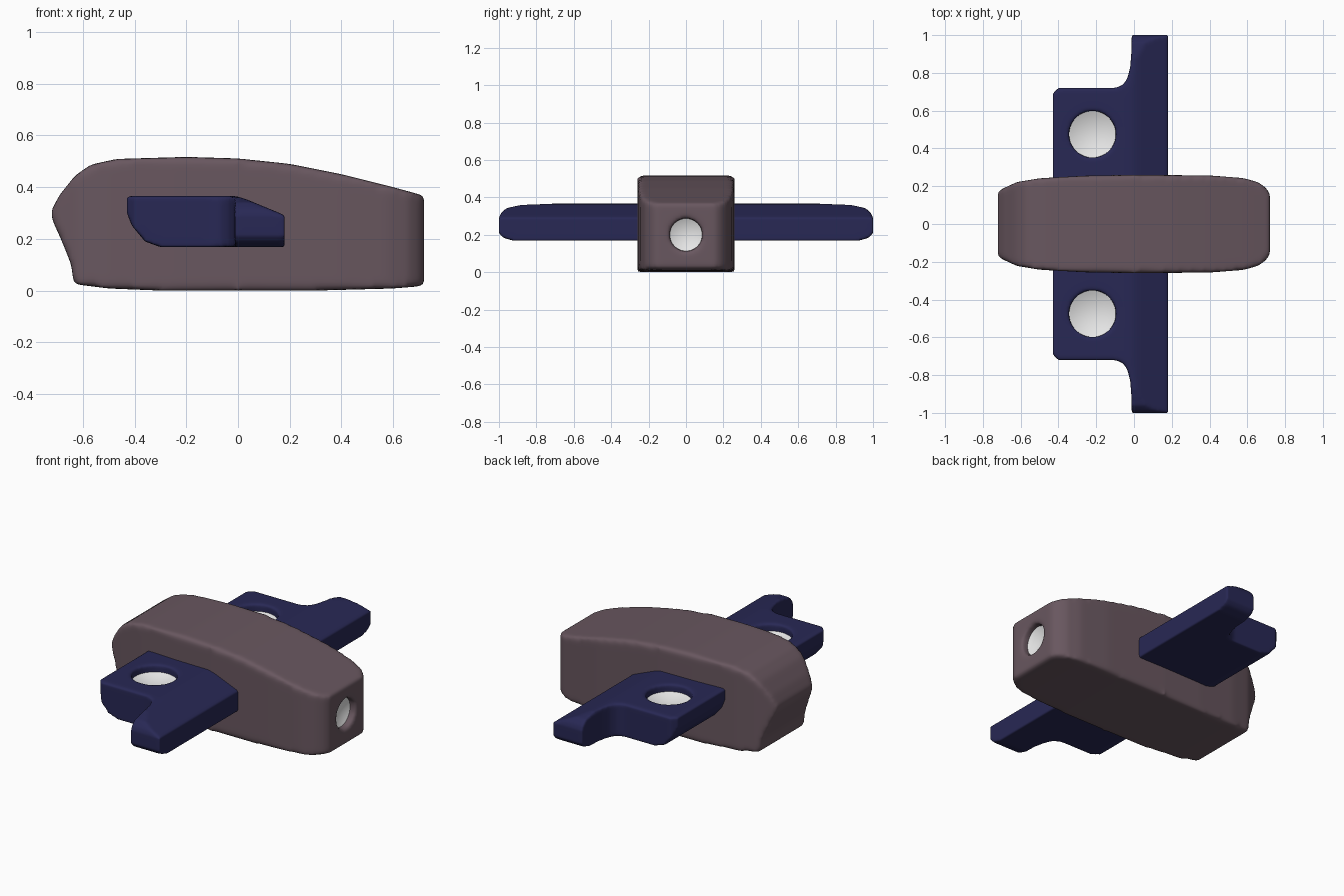
import bpy, bmesh
from math import pi
from mathutils import Matrix, Vector

cube = bpy.data.objects.get("Cube")
if cube:
    bpy.data.objects.remove(cube, do_unlink=True)


def material(name, rgb):
    m = bpy.data.materials.new(name)
    m.use_nodes = True
    m.diffuse_color = (*rgb, 1)
    m.node_tree.nodes["Principled BSDF"].inputs["Base Color"].default_value = (*rgb, 1)
    return m


mauve = material("dusty mauve", (0.14, 0.095, 0.115))
navy = material("navy blue", (0.021, 0.021, 0.09))
white = material("white", (0.8, 0.8, 0.8))


def finish(bm, name, mat=None):
    mesh = bpy.data.meshes.new(name)
    bm.to_mesh(mesh)
    bm.free()
    ob = bpy.data.objects.new(name, mesh)
    bpy.context.collection.objects.link(ob)
    if mat:
        mesh.materials.append(mat)
    return ob


def prism(name, points, axis, lo, hi, mat=None):
    """Extrude a 2D outline along one axis."""
    place = {"x": lambda a, b: (lo, a, b),
             "y": lambda a, b: (a, lo, b),
             "z": lambda a, b: (a, b, lo)}[axis]
    bm = bmesh.new()
    face = bm.faces.new([bm.verts.new(place(a, b)) for a, b in points])
    ext = bmesh.ops.extrude_face_region(bm, geom=[face])
    step = Vector([hi - lo if c == axis else 0 for c in "xyz"])
    bmesh.ops.translate(bm, vec=step, verts=[v for v in ext["geom"] if isinstance(v, bmesh.types.BMVert)])
    bmesh.ops.recalc_face_normals(bm, faces=bm.faces)
    return finish(bm, name, mat)


def plug(name, radius, depth, matrix):
    """Cylinder cutter centred on the surface."""
    bm = bmesh.new()
    bmesh.ops.create_cone(bm, cap_ends=True, segments=48, radius1=radius,
                          radius2=radius, depth=depth * 2, matrix=matrix)
    return finish(bm, name)


def dish(name, radius, sag, matrix):
    """Shallow concave lens, facing local +z."""
    bm = bmesh.new()
    rings = 6
    verts = [bm.verts.new((radius * i / rings, 0, sag * ((i / rings) ** 2 - 1)))
             for i in range(rings + 1)]
    edges = [bm.edges.new(pair) for pair in zip(verts, verts[1:])]
    bmesh.ops.spin(bm, geom=verts + edges, cent=(0, 0, 0), axis=(0, 0, 1),
                   angle=2 * pi, steps=48)
    bmesh.ops.remove_doubles(bm, verts=bm.verts, dist=0.0005)
    bm.normal_update()
    for f in bm.faces:
        if f.normal.z < 0:
            f.normal_flip()
    bm.transform(matrix)
    ob = finish(bm, name, white)
    for p in ob.data.polygons:
        p.use_smooth = True
    return ob


def apply(ob, kind, **settings):
    mod = ob.modifiers.new(kind.title(), kind)
    for key, value in settings.items():
        setattr(mod, key, value)
    bpy.context.view_layer.objects.active = ob
    bpy.ops.object.modifier_apply(modifier=mod.name)


def cut(ob, other, operation):
    apply(ob, "BOOLEAN", operation=operation, object=other, solver="EXACT")
    bpy.data.objects.remove(other, do_unlink=True)


def soften(ob, voxel, rounds, mat):
    """Round all the edges evenly."""
    apply(ob, "REMESH", mode="VOXEL", voxel_size=voxel)
    apply(ob, "SMOOTH", factor=0.5, iterations=rounds)
    ob.data.materials.clear()
    ob.data.materials.append(mat)
    for p in ob.data.polygons:
        p.use_smooth = True
        p.material_index = 0


# Body: side outline trimmed by a tapered plan outline
side = [(-.725, .305), (-.69, .37), (-.63, .445), (-.57, .487), (-.47, .509),
        (-.2, .517), (0, .511), (.2, .49), (.4, .45), (.6, .4), (.72, .367),
        (.72, .018), (.6, .008), (.3, 0), (-.3, 0), (-.5, .008), (-.635, .025),
        (-.645, .1), (-.685, .2), (-.715, .265)]
half = [(-.74, .16), (-.7, .185), (-.62, .222), (-.5, .242), (-.25, .256),
        (0, .26), (.4, .257), (.58, .243), (.66, .22), (.7, .19), (.725, .15)]
body = prism("body", side, "y", -.4, .4)
plan = half + [(x, -y) for x, y in reversed(half)]
cut(body, prism("body_plan", plan, "z", -.2, .8), "INTERSECT")

# Rear nozzle recess and its lens
facing_rear = Matrix.Rotation(pi / 2, 4, "Y")
cut(body, plug("nozzle_cutter", .088, .085, Matrix.Translation((.72, 0, .2)) @ facing_rear), "DIFFERENCE")
soften(body, .013, 10, mauve)
dish("nozzle_lens", .095, .025, Matrix.Translation((.685, 0, .2)) @ facing_rear)

# Wing: plan outline trimmed by side and end outlines, then mirrored
wing_plan = [(-.43, .15), (-.43, .69), (-.4, .72), (-.1, .72), (-.06, .735),
             (-.035, .77), (-.02, .83), (-.013, .92), (-.013, 1.1), (.3, 1.1), (.3, .15)]
wing_side = [(-.434, .366), (-.01, .366), (.03, .354), (.18, .292), (.18, .168),
             (-.3, .168), (-.36, .19), (-.41, .25), (-.434, .31)]
wing_end = [(.1, .1), (.1, .4), (.6, .37), (.88, .36), (.96, .342), (.99, .315),
            (1, .29), (1, .21), (.98, .185), (.93, .17), (.8, .15)]
wings = prism("wings", wing_plan, "z", 0, .6)
cut(wings, prism("wing_side", wing_side, "y", 0, 1.3), "INTERSECT")
cut(wings, prism("wing_end", wing_end, "x", -.7, .7), "INTERSECT")
rotor = Vector((-.22, .475, .366))
cut(wings, plug("rotor_cutter", .124, .09, Matrix.Translation(rotor)), "DIFFERENCE")
soften(wings, .01, 7, navy)

# Wing lenses sit inside the recesses
lenses = dish("wing_lenses", .13, .03, Matrix.Translation(rotor - Vector((0, 0, .04))))
for ob in (wings, lenses):
    apply(ob, "MIRROR", use_axis=(False, True, False), use_clip=False, use_mirror_merge=False)
